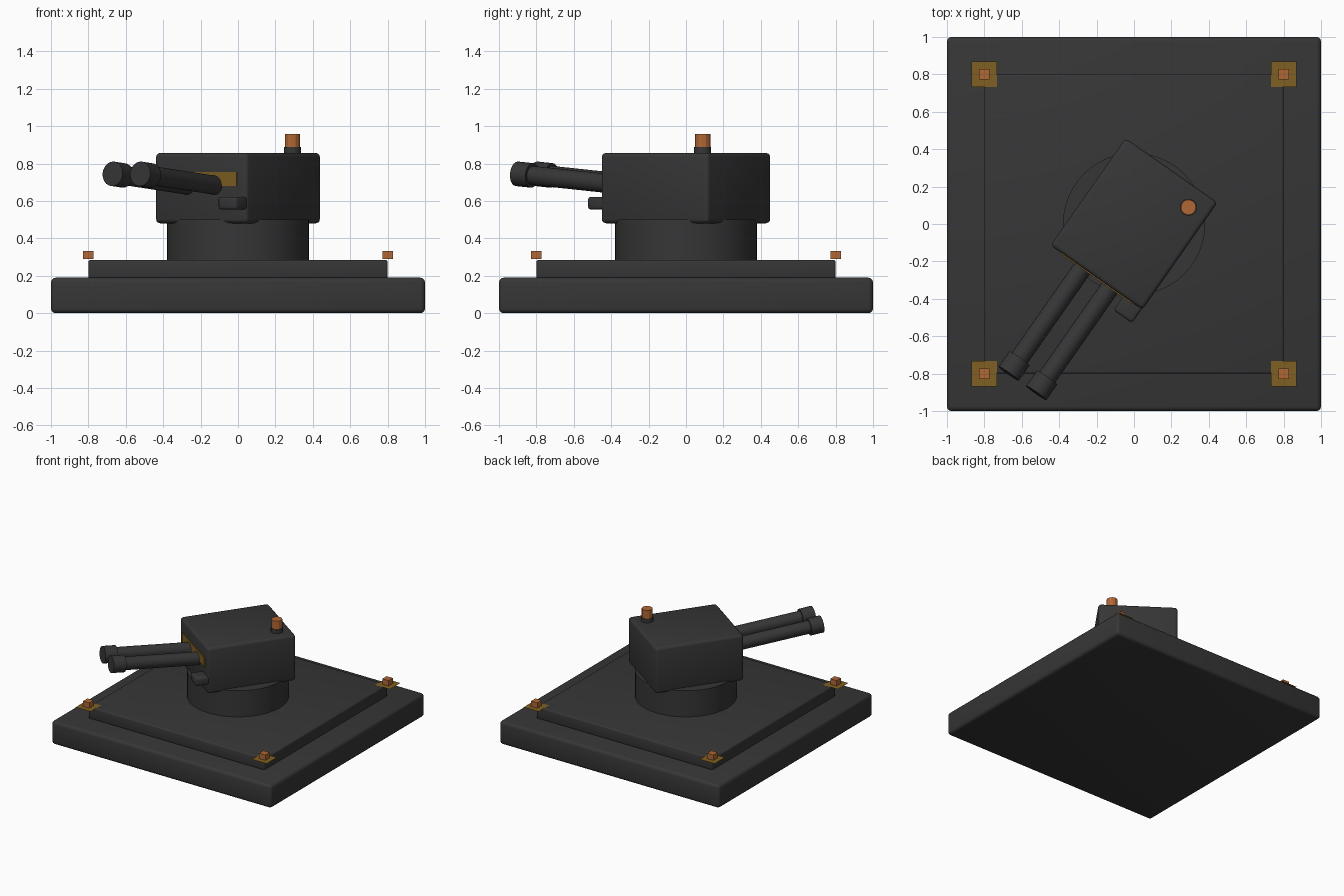
import bpy
import bmesh
from math import radians
from mathutils import Matrix, Vector

cube = bpy.data.objects.get("Cube")
if cube:
    bpy.data.objects.remove(cube, do_unlink=True)


def material(name, rgb):
    mat = bpy.data.materials.new(name)
    mat.use_nodes = True
    mat.diffuse_color = (*rgb, 1)
    bsdf = next(n for n in mat.node_tree.nodes if n.type == "BSDF_PRINCIPLED")
    bsdf.inputs["Base Color"].default_value = (*rgb, 1)
    return mat


GREY = material("dark grey", (0.037, 0.037, 0.037))
YELLOW = material("dull yellow", (0.21, 0.115, 0.016))
ORANGE = material("orange", (0.44, 0.135, 0.035))


def finish(name, bm, mat, matrix, smooth):
    mesh = bpy.data.meshes.new(name)
    bm.to_mesh(mesh)
    bm.free()
    mesh.materials.append(mat)
    obj = bpy.data.objects.new(name, mesh)
    bpy.context.collection.objects.link(obj)
    obj.matrix_world = matrix
    if smooth:
        bpy.ops.object.select_all(action="DESELECT")
        obj.select_set(True)
        bpy.context.view_layer.objects.active = obj
        bpy.ops.object.shade_smooth_by_angle(angle=radians(40))
    return obj


def box(name, size, center, mat, bevel=0, frame=Matrix()):
    bm = bmesh.new()
    bmesh.ops.create_cube(bm, size=1)
    bmesh.ops.scale(bm, vec=size, verts=bm.verts)
    if bevel:
        bmesh.ops.bevel(bm, geom=bm.edges[:], offset=bevel, segments=3,
                        profile=0.5, affect="EDGES")
    return finish(name, bm, mat, frame @ Matrix.Translation(center), bevel > 0)


def cylinder(name, radius, length, center, mat, sides, frame=Matrix(), tilt=0):
    bm = bmesh.new()
    bmesh.ops.create_cone(bm, cap_ends=True, segments=sides, radius1=radius,
                          radius2=radius, depth=length)
    place = frame @ Matrix.Translation(center) @ Matrix.Rotation(tilt, 4, "X")
    return finish(name, bm, mat, place, sides > 12)


# Stepped base and turning ring
box("base_slab", (2, 2, 0.19), (0, 0, 0.095), GREY, 0.025)
box("upper_slab", (1.6, 1.6, 0.1), (0, 0, 0.235), GREY, 0.012)
cylinder("turret_ring", 0.38, 0.23, (0, 0, 0.385), GREY, 48)

# Corner lamps on flat yellow squares
for side_x, x in (("right", -0.8), ("left", 0.8)):
    for side_y, y in (("front", -0.8), ("back", 0.8)):
        bm = bmesh.new()
        bmesh.ops.create_grid(bm, x_segments=1, y_segments=1, size=0.068)
        finish(f"{side_y}_{side_x}_marking", bm, YELLOW,
               Matrix.Translation((x, y, 0.287)), False)
        box(f"{side_y}_{side_x}_lamp", (0.056, 0.056, 0.044),
            (x, y, 0.311), ORANGE)

# Turret head, turned to its right
turn = Matrix.Rotation(radians(-35), 4, "Z")
box("turret_head", (0.6, 0.7, 0.376), (0, 0, 0.669), GREY, 0.022, turn)
box("front_stripe", (0.48, 0.008, 0.075), (0, -0.352, 0.717), YELLOW, 0, turn)
box("sight_box", (0.12, 0.14, 0.068), (0.235, -0.37, 0.588), GREY, 0.015, turn)

# Twin barrels, raised slightly
tilt = radians(85)
axis = Matrix.Rotation(tilt, 3, "X") @ Vector((0, 0, 1))
muzzle = Vector((0, -0.99, 0.741))
for side, x in (("right", -0.09), ("left", 0.09)):
    offset = Vector((x, 0, 0))
    cylinder(f"{side}_barrel", 0.051, 0.72, muzzle - axis * 0.38 + offset,
             GREY, 20, turn, tilt)
    cylinder(f"{side}_muzzle", 0.066, 0.1, muzzle + offset,
             GREY, 20, turn, tilt)

# Warning beacon on the roof
cylinder("beacon_base", 0.046, 0.04, (0.187, 0.24, 0.868), GREY, 16, turn)
cylinder("beacon_lamp", 0.041, 0.07, (0.187, 0.24, 0.922), ORANGE, 12, turn)
